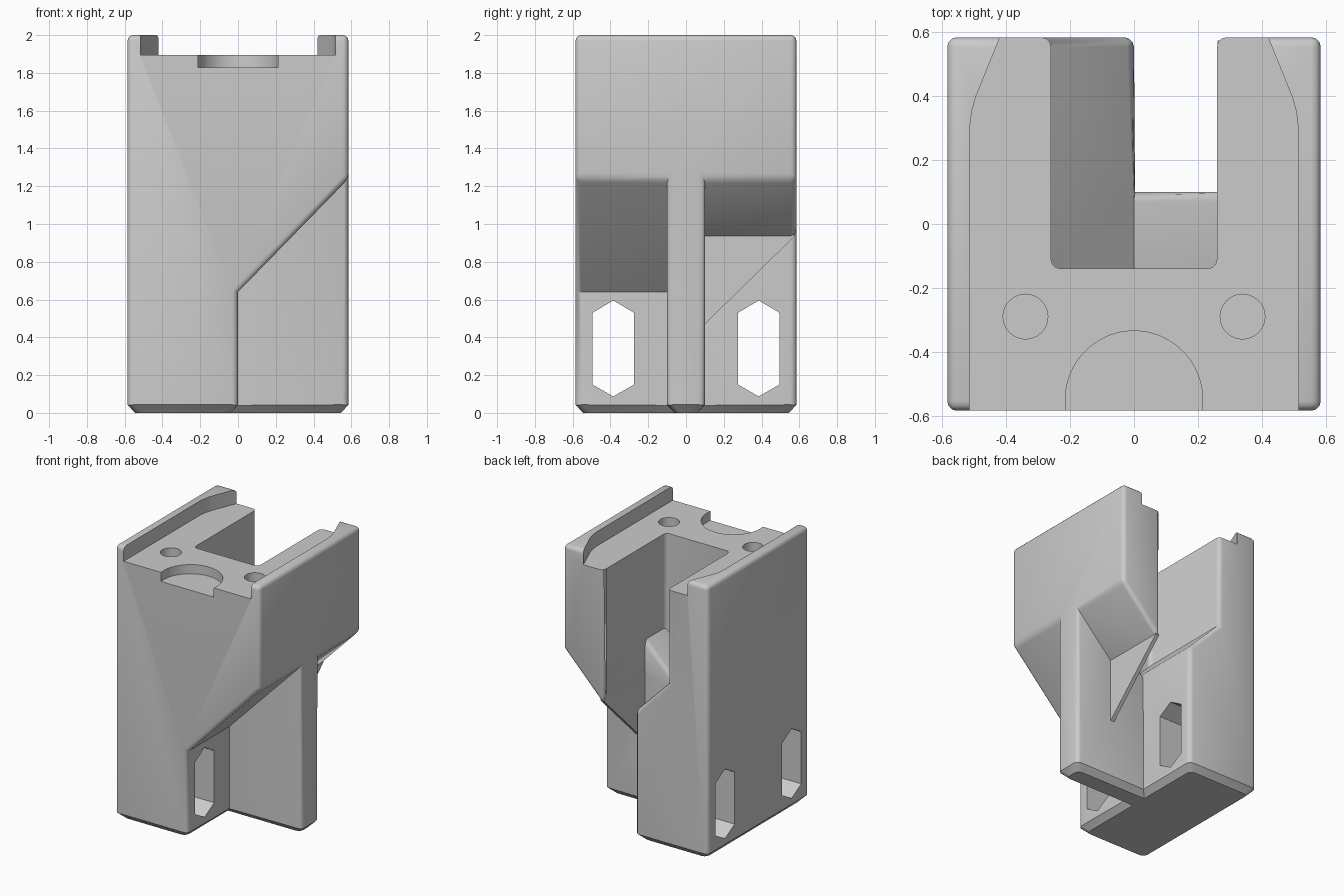
import bpy, bmesh, math
from mathutils import Vector

cube = bpy.data.objects.get("Cube")
if cube:
    bpy.data.objects.remove(cube, do_unlink=True)

HALF = 0.585    # half width of the square block
SLOT = 0.26     # half width of the rear slot
RIB = 0.1       # half thickness of the rib
ROUND = 0.03    # edge radius

grey = bpy.data.materials.new("plain_grey")
grey.use_nodes = True
colour = (0.6, 0.6, 0.6, 1)
grey.diffuse_color = colour
for node in grey.node_tree.nodes:
    if node.type == 'BSDF_PRINCIPLED':
        node.inputs["Base Color"].default_value = colour


def prism(name, points, axis, low, high):
    """Extrude a 2D outline along an axis."""
    place = {'x': lambda a, b, d: (d, a, b),
             'y': lambda a, b, d: (a, d, b),
             'z': lambda a, b, d: (a, b, d)}[axis]
    bm = bmesh.new()
    face = bm.faces.new([bm.verts.new(place(a, b, low)) for a, b in points])
    out = bmesh.ops.extrude_face_region(bm, geom=[face])
    moved = [v for v in out["geom"] if isinstance(v, bmesh.types.BMVert)]
    bmesh.ops.translate(bm, verts=moved, vec=Vector(place(0, 0, high - low)))
    bmesh.ops.recalc_face_normals(bm, faces=bm.faces[:])
    mesh = bpy.data.meshes.new(name)
    bm.to_mesh(mesh)
    bm.free()
    mesh.materials.append(grey)
    obj = bpy.data.objects.new(name, mesh)
    bpy.context.collection.objects.link(obj)
    return obj


def rect(a0, a1, b0, b1):
    return [(a0, b0), (a1, b0), (a1, b1), (a0, b1)]


def circle(x, y, r, n=48):
    return [(x + r * math.cos(math.tau * i / n), y + r * math.sin(math.tau * i / n))
            for i in range(n)]


def cut(target, cutter):
    """Subtract a cutter from the target and discard the cutter."""
    cutter.hide_render = True
    mod = target.modifiers.new("cut", 'BOOLEAN')
    mod.operation = 'DIFFERENCE'
    mod.solver = 'EXACT'
    mod.object = cutter
    bpy.context.view_layer.update()
    evaluated = target.evaluated_get(bpy.context.evaluated_depsgraph_get())
    mesh = bpy.data.meshes.new_from_object(evaluated)
    target.modifiers.clear()
    target.data = mesh
    bpy.data.objects.remove(cutter, do_unlink=True)


# Main block
body = prism("body", rect(-HALF, HALF, -HALF, HALF), 'z', 0, 2)

# Slanted undercuts on both sides of the rib
under = [(0, -0.2), (0, 0.64), (0.78, 1.44), (0.78, -0.2)]
cut(body, prism("front_undercut", under, 'y', -0.8, -RIB))
cut(body, prism("back_undercut", under, 'y', RIB, 0.8))

# Rear slot with a V floor and rounded inner corners
vee = [(-SLOT, 1.205), (0, 0.94), (SLOT, 1.205), (SLOT, 2.2), (-SLOT, 2.2)]
slot = prism("slot", vee, 'y', -0.14, 0.8)
bm = bmesh.new()
bm.from_mesh(slot.data)
corners = [e for e in bm.edges if all(abs(abs(v.co.x) - SLOT) < 1e-4 and v.co.y < 0 for v in e.verts)
           and abs(e.verts[0].co.x - e.verts[1].co.x) < 1e-4]
bmesh.ops.bevel(bm, geom=corners, offset=ROUND, segments=3, profile=0.5, affect='EDGES')
bm.to_mesh(slot.data)
bm.free()
cut(body, slot)
cut(body, prism("slot_opening", rect(0, SLOT, RIB, 0.8), 'z', -0.2, 2.2))

# Chamfer the foot, then round the other outer edges
bm = bmesh.new()
bm.from_mesh(body.data)
bmesh.ops.remove_doubles(bm, verts=bm.verts[:], dist=1e-4)
bmesh.ops.dissolve_limit(bm, angle_limit=0.01, verts=bm.verts[:], edges=bm.edges[:])
bm.normal_update()
foot = [e for e in bm.edges if all(v.co.z < 1e-3 for v in e.verts)]
bmesh.ops.bevel(bm, geom=foot, offset=0.04, segments=1, affect='EDGES')
bm.normal_update()


def is_outer(edge):
    a, b = (v.co for v in edge.verts)
    if not edge.is_convex or edge.calc_face_angle(0) < 0.3:
        return False
    foot_edge = abs(a.z - b.z) < 1e-3 and a.z < 0.05
    middle = (a + b) / 2
    slot_rim = middle.z > 1.99 and abs(middle.x) < SLOT + 0.01 and middle.y > -0.2
    return not (foot_edge or slot_rim)


bmesh.ops.bevel(bm, geom=[e for e in bm.edges if is_outer(e)], offset=ROUND,
                segments=3, profile=0.5, affect='EDGES', clamp_overlap=True)
bm.to_mesh(body.data)
bm.free()

# Top channel between two rails that widen toward the back
side = [(0.515, -0.8), (0.515, 0.3), (0.508, 0.355), (0.495, 0.4), (0.42, 0.585), (0.35, 0.76)]
channel = side + [(-x, y) for x, y in reversed(side)]
cut(body, prism("channel", channel, 'z', 1.895, 2.2))

# Round pocket at the front and two small holes
cut(body, prism("pocket", circle(0, -0.55, 0.215, 64), 'z', 1.828, 2.2))
for x in (-0.34, 0.34):
    cut(body, prism("pin_hole", circle(x, -0.29, 0.07), 'z', 1.6, 2.2))

# Long six-sided holes through the lower wall
for y in (-0.385, 0.385):
    hexagon = [(y - 0.11, 0.15), (y, 0.087), (y + 0.11, 0.15),
               (y + 0.11, 0.53), (y, 0.595), (y - 0.11, 0.53)]
    cut(body, prism("hex_hole", hexagon, 'x', -0.8, 0.3))

# Thin triangular web between rib and overhang
web = prism("web", [(RIB - 0.02, 0.45), (0.575, 0.935), (0.555, 0.98), (RIB - 0.02, 0.98)],
            'x', SLOT + 0.001, 0.29)

# Shading
for obj in (body, web):
    bpy.ops.object.select_all(action='DESELECT')
    obj.select_set(True)
    bpy.context.view_layer.objects.active = obj
    bpy.ops.object.shade_smooth_by_angle(angle=math.radians(35))
